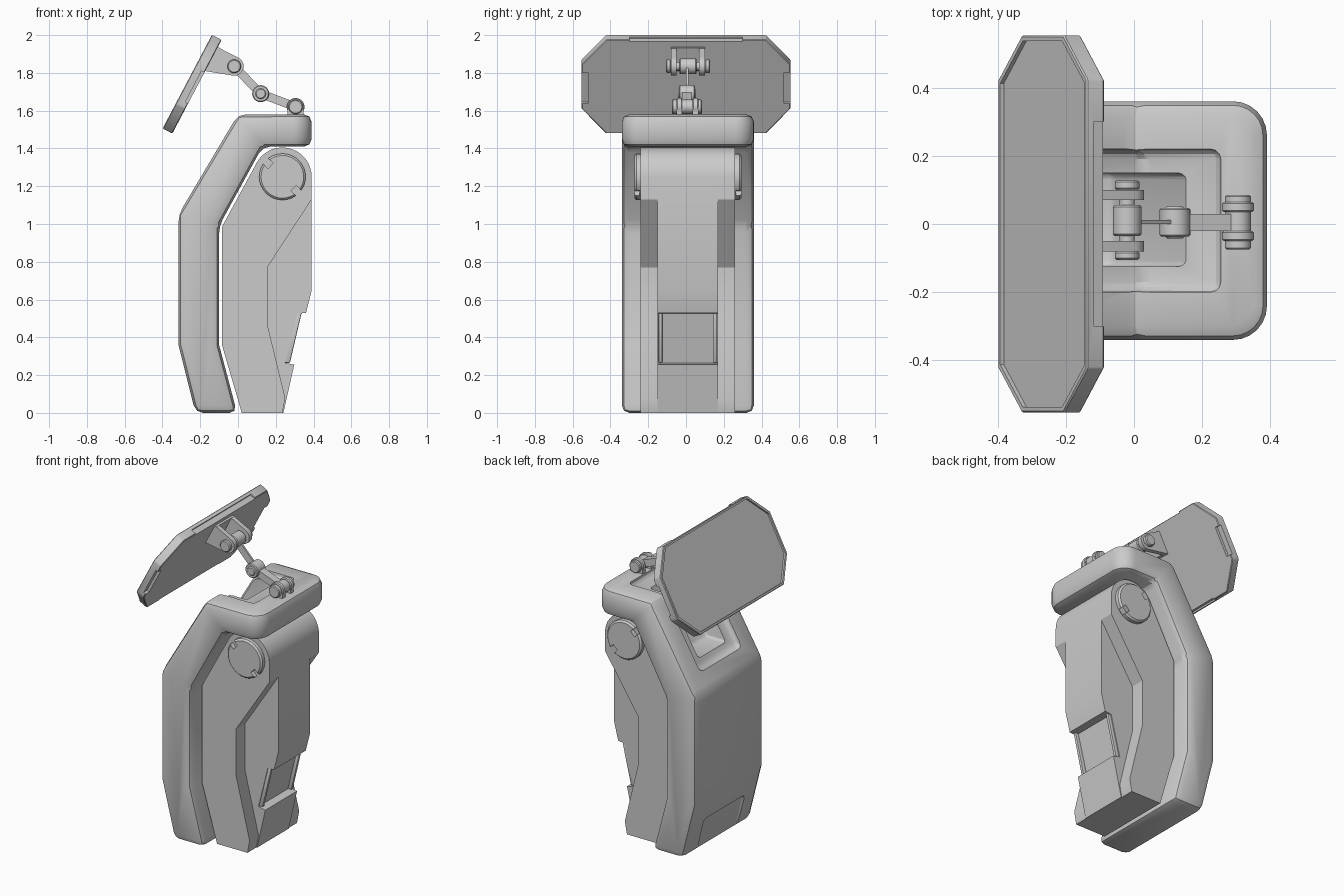
import bpy, bmesh, math
from mathutils import Vector

if "Cube" in bpy.data.objects:
    bpy.data.objects.remove(bpy.data.objects["Cube"])

YC = 0.01  # centre line of the body in y


def side(a, b, h):          # profile in x/z, extruded along y
    return Vector((a, h, b))


U, N, C = Vector((0.466, 0, 0.885)), Vector((-0.885, 0, 0.466)), Vector((-0.243, 0, 1.74))


def tilt(a, b, h):          # profile in the tilted plate plane, extruded along its normal
    return C + U * a + Vector((0, b, 0)) + N * h


def bevel(ob, width, segs=2, angle=25):
    m = ob.modifiers.new("bevel", 'BEVEL')
    m.width, m.segments, m.limit_method, m.angle_limit = width, segs, 'ANGLE', math.radians(angle)
    bpy.context.view_layer.objects.active = ob
    bpy.ops.object.modifier_apply(modifier=m.name)


def prism(name, pts, h0, h1, frame=side, bev=0, segs=2, round_front=0):
    bm = bmesh.new()
    lo = [bm.verts.new(frame(a, b, h0)) for a, b in pts]
    hi = [bm.verts.new(frame(a, b, h1)) for a, b in pts]
    bm.faces.new(lo)
    bm.faces.new(hi[::-1])
    n = len(pts)
    for i in range(n):
        j = (i + 1) % n
        bm.faces.new((lo[i], hi[i], hi[j], lo[j]))
    bmesh.ops.recalc_face_normals(bm, faces=bm.faces)
    if round_front:         # round the upright corners at the +x end
        es = [e for e in bm.edges if all(v.co.x > 0.38 for v in e.verts)
              and abs(e.verts[0].co.y - e.verts[1].co.y) < 1e-4]
        bmesh.ops.bevel(bm, geom=es, offset=round_front, segments=6, profile=0.5, affect='EDGES')
    me = bpy.data.meshes.new(name)
    bm.to_mesh(me)
    bm.free()
    ob = bpy.data.objects.new(name, me)
    bpy.context.collection.objects.link(ob)
    if bev:
        bevel(ob, bev, segs)
    return ob


def cut(ob, cutter):
    m = ob.modifiers.new("cut", 'BOOLEAN')
    m.operation, m.object, m.solver = 'DIFFERENCE', cutter, 'EXACT'
    bpy.context.view_layer.objects.active = ob
    bpy.ops.object.modifier_apply(modifier=m.name)
    bpy.data.objects.remove(cutter, do_unlink=True)


def arc(x, z, r, a0, a1, n):
    return [(x + r * math.cos(math.radians(a0 + (a1 - a0) * i / n)),
             z + r * math.sin(math.radians(a0 + (a1 - a0) * i / n))) for i in range(n + 1)]


def cyl(name, x, z, r, y0, y1, bev=0.005):
    return prism(name, arc(x, z, r, 0, 360, 32)[:-1], y0, y1, bev=bev, segs=1)


def link(name, p, q, w, y0, y1):
    p, q = Vector(p), Vector(q)
    d = (q - p).normalized() * w / 2
    s = Vector((-d.y, d.x))
    return prism(name, [p + s, q + s, q - s, p - s], y0, y1)


def rect(a0, a1, b0, b1):
    return [(a0, b0), (a1, b0), (a1, b1), (a0, b1)]


# Outer shell: hooked profile with rounded front corners
shell = prism("outer_shell", [(0, 1.58), (0.39, 1.58), (0.39, 1.41), (0.13, 1.41), (-0.1, 0.99),
                              (-0.1, 0.36), (-0.005, 0.0), (-0.225, 0), (-0.315, 0.36), (-0.315, 1.05)],
              YC - 0.35, YC + 0.35, bev=0.04, round_front=0.1)
# Shallow step and deep sloped pocket in the top and back slope
cut(shell, prism("step_cutter", [(0.255, 1.8), (0.255, 1.55), (0.017, 1.55), (-0.22, 1.15),
                                 (-0.5, 1.15), (-0.5, 1.8)], YC - 0.21, YC + 0.21, bev=0.03, segs=3))
cut(shell, prism("pocket_cutter", [(0.17, 1.8), (0.165, 1.57), (-0.063, 1.195), (-0.5, 1.195),
                                   (-0.5, 1.8)], YC - 0.135, YC + 0.14, bev=0.02, segs=3))
# Recess at the foot of the back
cut(shell, prism("foot_cutter", [(-0.5, 0.22), (-0.26, 0.22), (-0.2, -0.1), (-0.5, -0.1)],
                 YC - 0.21, YC + 0.21, bev=0.03, segs=3))

# Inner body: centre core and two side plates around the pivot
PX, PZ = 0.235, 1.25
top = arc(PX, PZ, 0.155, 151, 0, 16)
back = [(0.02, 0), (-0.085, 0.36), (-0.085, 0.985)]
prism("centre_core", back + top + [(0.39, 0.65), (0.36, 0.53), (0.315, 0.525), (0.25, 0.265),
                                   (0.298, 0.255), (0.24, 0)], YC - 0.16, YC + 0.16)
for s, tag in ((-1, "front"), (1, "rear")):
    y = sorted((YC + s * 0.16, YC + s * 0.25))
    prism("side_plate_" + tag, back + top + [(0.39, 1.13), (0.155, 0.77), (0.155, 0.47), (0.25, 0.08),
                                             (0.235, 0)], *y)
    # Slotted pivot disc
    y = sorted((YC + s * 0.24, YC + s * 0.283))
    disc = cyl("pivot_disc_" + tag, PX, PZ, 0.123, *y, bev=0.01)
    for deg in (137, -45):
        r = Vector((math.cos(math.radians(deg)), math.sin(math.radians(deg))))
        t = Vector((-r.y, r.x)) * 0.02
        c = Vector((PX, PZ))
        a, b = c + r * 0.085, c + r * 0.16
        y = sorted((YC + s * 0.255, YC + s * 0.35))
        cut(disc, prism("slot_cutter", [a + t, b + t, b - t, a - t], *y))
    # Raised rail beside the latch recess
    y = sorted((YC + s * 0.135, YC + s * 0.155))
    prism("latch_rail_" + tag, [(0.30, 0.525), (0.337, 0.53), (0.275, 0.265), (0.24, 0.265)], *y, bev=0.006)

# Folding arm: three joints and two links
J1, J2, J3 = (0.305, 1.62), (0.12, 1.69), (-0.02, 1.835)
cyl("lower_joint_pin", *J1, 0.038, -0.075, 0.085)
for k, (y0, y1) in enumerate(((-0.05, -0.02), (0.035, 0.065))):
    cyl("lower_joint_ring_%d" % k, *J1, 0.047, y0, y1)
    prism("lower_joint_foot_%d" % k, rect(0.262, 0.348, 1.56, 1.62), y0, y1)
link("lower_link", J1, J2, 0.045, -0.02, 0.03)
cyl("middle_joint", *J2, 0.045, -0.037, 0.047)
cyl("middle_joint_pin", *J2, 0.028, -0.042, 0.052)
link("upper_link", J2, J3, 0.045, 0.0, 0.012)
cyl("upper_joint_barrel", *J3, 0.042, -0.035, 0.055)
cyl("upper_joint_pin", *J3, 0.022, -0.09, 0.11)

# Plate bracket: two lugs and a mounting pad
for k, (y0, y1) in enumerate(((-0.08, -0.05), (0.07, 0.1))):
    prism("bracket_lug_%d" % k, [(-0.105, 1.935)] + arc(*J3, 0.05, 62, -105, 12) + [(-0.175, 1.81)], y0, y1)
    cyl("upper_joint_cap_%d" % k, *J3, 0.036, *((-0.105, -0.08) if k == 0 else (0.1, 0.128)))
prism("bracket_pad", [(-0.12, 1.94), (-0.095, 1.932), (-0.155, 1.812), (-0.185, 1.81)], -0.08, 0.1)


def octagon(a, b, ca, cb):
    return [(a, -b + cb), (a, b - cb), (a - ca, b), (-a + ca, b),
            (-a, b - cb), (-a, -b + cb), (-a + ca, -b), (a - ca, -b)]


# Tilted eight-sided plate with a rimmed face and edge notches
plate = prism("tilted_plate", octagon(0.28, 0.553, 0.148, 0.13), -0.029, 0.029, tilt, bev=0.004, segs=1)
cut(plate, prism("face_cutter", octagon(0.266, 0.537, 0.143, 0.125), 0.017, 0.1, tilt))
for s in (-1, 1):
    cut(plate, prism("edge_cutter", rect(*sorted((s * 0.27, s * 0.4)), -0.3, 0.3), -0.1, 0.006, tilt))
    cut(plate, prism("end_cutter", rect(-0.1, 0.085, *sorted((s * 0.52, s * 0.7))), -0.1, -0.012, tilt))

# Smooth shading with sharp edges kept
bpy.ops.object.select_all(action='DESELECT')
for ob in bpy.context.collection.objects:
    ob.select_set(True)
    bpy.context.view_layer.objects.active = ob
bpy.ops.object.shade_smooth_by_angle(angle=math.radians(25))
